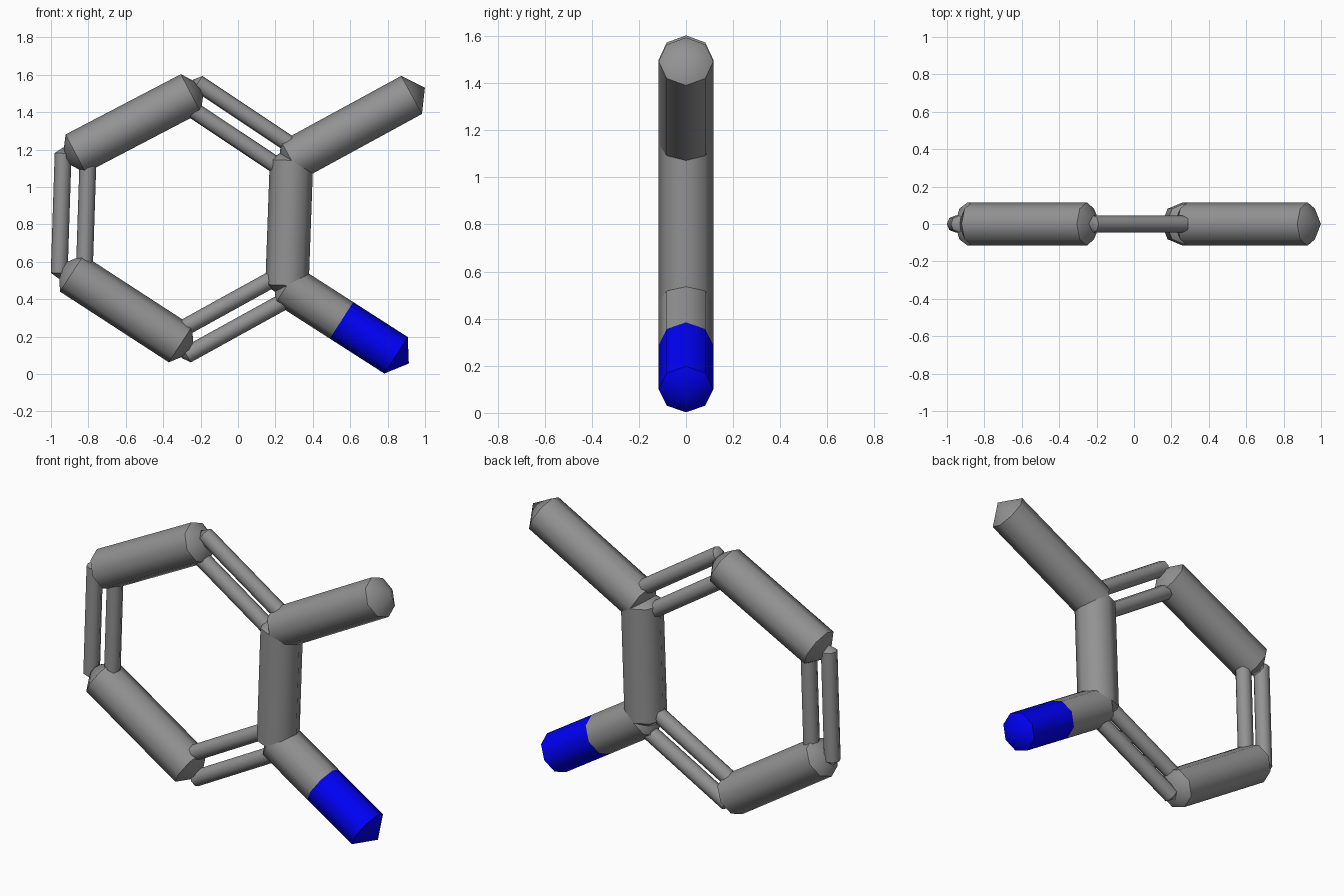
import bpy, bmesh
from math import cos, sin, pi
from mathutils import Vector

if "Cube" in bpy.data.objects:
    bpy.data.objects.remove(bpy.data.objects["Cube"])

R, r, OFF, SIDES = 0.116, 0.045, 0.067, 8
Y = Vector((0, 1, 0))

# joint positions in the x-z plane
J = {k: Vector((x, 0, z)) for k, (x, z) in {
    "upper_right": (0.286, 1.142), "lower_right": (0.262, 0.474),
    "bottom": (-0.307, 0.160), "lower_left": (-0.889, 0.538),
    "upper_left": (-0.868, 1.178), "top": (-0.252, 1.500),
    "arm_end": (0.928, 1.492), "blue_end": (0.845, 0.100)}.items()}


def material(name, colour):
    m = bpy.data.materials.new(name)
    m.diffuse_color = colour
    m.use_nodes = True
    m.node_tree.nodes["Principled BSDF"].inputs["Base Color"].default_value = m.diffuse_color
    return m


blue = material("blue", (0.0, 0.0, 0.95, 1))
grey = material("grey", (0.29, 0.29, 0.29, 1))


def rod(name, a, b, rad, cap_a=True, cap_b=True, mat=grey):
    """Eight-sided rod from a to b with low cone caps on the chosen ends."""
    d = (b - a).normalized()
    n = d.cross(Y)
    bm = bmesh.new()
    rings = [[bm.verts.new(p + rad * (n * cos(2 * pi * i / SIDES) + Y * sin(2 * pi * i / SIDES)))
              for i in range(SIDES)] for p in (a, b)]
    for i in range(SIDES):
        j = (i + 1) % SIDES
        bm.faces.new((rings[0][i], rings[0][j], rings[1][j], rings[1][i]))
    for ring, p, s, cap in ((rings[0], a, -1, cap_a), (rings[1], b, 1, cap_b)):
        if cap:
            tip = bm.verts.new(p + d * s * rad * 0.70)
            for i in range(SIDES):
                j = (i + 1) % SIDES
                bm.faces.new((ring[i], ring[j], tip))
                bm.edges.get((ring[i], ring[j])).smooth = False  # crisp rim
    bmesh.ops.recalc_face_normals(bm, faces=bm.faces)
    for f in bm.faces:
        f.smooth = True
    me = bpy.data.meshes.new(name)
    bm.to_mesh(me)
    bm.free()
    me.materials.append(mat)
    ob = bpy.data.objects.new(name, me)
    bpy.context.collection.objects.link(ob)


# thick rods of the ring and the upper arm
for name, a, b in (("right_rod", "upper_right", "lower_right"),
                   ("lower_left_rod", "lower_left", "bottom"),
                   ("upper_left_rod", "upper_left", "top"),
                   ("upper_arm", "upper_right", "arm_end")):
    rod(name, J[a], J[b], R)

# paired thin rods of the ring
for name, a, b in (("upper_right_pair", "top", "upper_right"),
                   ("left_pair", "lower_left", "upper_left"),
                   ("lower_right_pair", "bottom", "lower_right")):
    side = (J[b] - J[a]).normalized().cross(Y) * OFF
    rod(name + "_a", J[a] + side, J[b] + side, r)
    rod(name + "_b", J[a] - side, J[b] - side, r)

# lower arm: grey half and blue half
mid = (J["lower_right"] + J["blue_end"]) / 2
rod("lower_arm_grey", J["lower_right"], mid, R, cap_b=False)
rod("lower_arm_blue", mid, J["blue_end"], R, cap_a=False, mat=blue)
